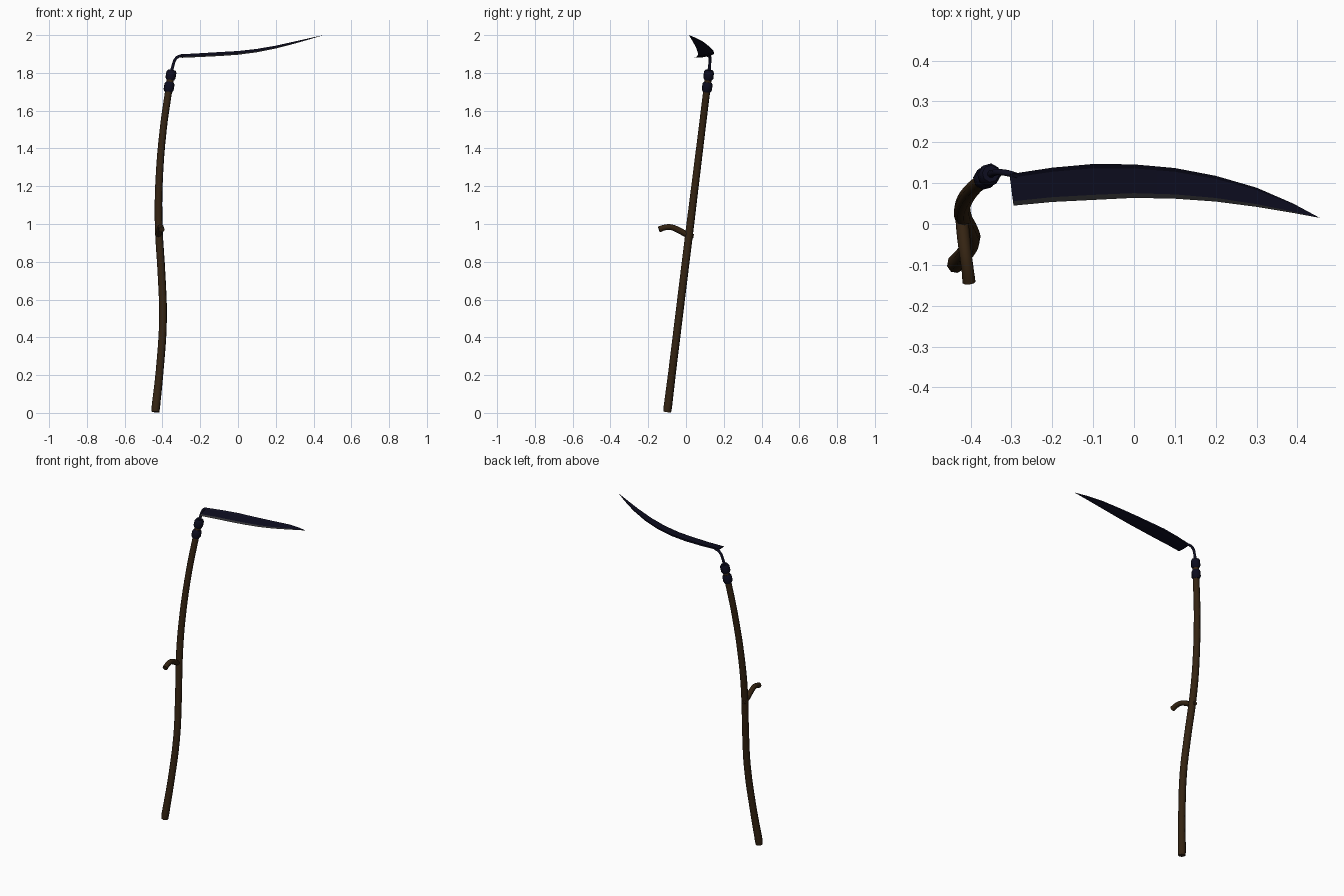
import bpy
import bmesh

if "Cube" in bpy.data.objects:
    bpy.data.objects.remove(bpy.data.objects["Cube"], do_unlink=True)


def material(name, rgb):
    m = bpy.data.materials.new(name)
    m.use_nodes = True
    m.diffuse_color = (*rgb, 1)
    m.node_tree.nodes["Principled BSDF"].inputs["Base Color"].default_value = (*rgb, 1)
    return m


wood = material("dark wood", (0.034, 0.017, 0.006))
iron = material("blackened iron", (0.004, 0.004, 0.014))
steel = material("honed steel", (0.03, 0.03, 0.033))


def smooth(ob, angle=0.6):
    bpy.ops.object.select_all(action="DESELECT")
    ob.select_set(True)
    bpy.context.view_layer.objects.active = ob
    bpy.ops.object.shade_smooth_by_angle(angle=angle)


def tube(name, points, mat, straight=False):
    """Round bar through (x, y, z, radius) points, converted to a mesh."""
    cu = bpy.data.curves.new(name, "CURVE")
    cu.dimensions = "3D"
    cu.bevel_depth = 1
    cu.bevel_resolution = 2
    cu.resolution_u = 4
    cu.use_fill_caps = True
    sp = cu.splines.new("BEZIER")
    sp.bezier_points.add(len(points) - 1)
    for bp, (x, y, z, r) in zip(sp.bezier_points, points):
        bp.co = (x, y, z)
        bp.radius = r
        bp.handle_left_type = bp.handle_right_type = "VECTOR" if straight else "AUTO"
    ob = bpy.data.objects.new(name, cu)
    bpy.context.collection.objects.link(ob)
    bpy.ops.object.select_all(action="DESELECT")
    ob.select_set(True)
    bpy.context.view_layer.objects.active = ob
    bpy.ops.object.convert(target="MESH")
    ob = bpy.context.view_layer.objects.active
    ob.data.materials.clear()
    ob.data.materials.append(mat)
    smooth(ob, 0.9)
    return ob


# Shaft: straight lean in y, gentle S-bend in x
def lean(z):
    return -0.1 + 0.123 * z


bends = [(0.005, -0.437, 0.021), (0.03, -0.435, 0.023), (0.22, -0.415, 0.021),
         (0.5, -0.397, 0.021), (0.72, -0.404, 0.021), (1.0, -0.42, 0.021),
         (1.22, -0.418, 0.02), (1.5, -0.396, 0.019), (1.7, -0.368, 0.019),
         (1.81, -0.352, 0.018)]
tube("shaft", [(x, lean(z), z, r) for z, x, r in bends], wood)

# Bent hand grip passing through the shaft
tube("grip", [(-0.422, 0.04, 0.935, 0.011), (-0.421, 0.01, 0.942, 0.016),
              (-0.417, -0.035, 0.965, 0.016), (-0.412, -0.078, 0.983, 0.015),
              (-0.407, -0.115, 0.981, 0.015), (-0.404, -0.143, 0.971, 0.016)], wood)

# Iron collars, aligned with the top of the shaft
for name, z, x in (("lower_collar", 1.725, -0.365), ("upper_collar", 1.788, -0.355)):
    tube(name, [(x + 0.16 * d, lean(z) + 0.123 * d, z + d, r)
                for d, r in ((-0.026, 0.021), (-0.015, 0.027),
                             (0.015, 0.027), (0.026, 0.021))], iron, True)

# Tang curving from the shaft to the blade
tube("tang", [(-0.353, 0.121, 1.8, 0.01), (-0.344, 0.125, 1.84, 0.008),
              (-0.331, 0.127, 1.873, 0.008), (-0.312, 0.125, 1.888, 0.008),
              (-0.285, 0.118, 1.889, 0.007)], iron)

# Blade stations: x, cutting edge y, spine y, cutting edge z
stations = [(-0.3, 0.045, 0.122, 1.88), (-0.2, 0.054, 0.138, 1.884),
            (-0.1, 0.059, 0.147, 1.889), (0, 0.064, 0.146, 1.896),
            (0.1, 0.062, 0.137, 1.909), (0.2, 0.055, 0.118, 1.929),
            (0.3, 0.042, 0.089, 1.955), (0.39, 0.027, 0.05, 1.981)]
bm = bmesh.new()
rings = []
for i, (x, y0, y1, z) in enumerate(stations):
    w = y1 - y0
    heel = 0.005 if i == 0 else 0
    section = [(0, 0), (0.14, 0.08), (0.88, 0.16), (1, 0.24), (1, 0.12), (0.5, 0.02)]
    rings.append([bm.verts.new((x + heel * (1 - 2 * u), y0 + u * w, z + v * w))
                  for u, v in section])
tip = bm.verts.new((0.455, 0.015, 2.0))
bm.faces.new(rings[0])
n = len(rings[0])
for k in range(n):
    j = (k + 1) % n
    strip = [bm.faces.new((a[k], a[j], b[j], b[k])) for a, b in zip(rings, rings[1:])]
    strip.append(bm.faces.new((rings[-1][k], rings[-1][j], tip)))
    for f in strip:
        f.material_index = 1 if k == 0 else 0  # honed bevel along the edge
bmesh.ops.recalc_face_normals(bm, faces=bm.faces)
me = bpy.data.meshes.new("blade")
bm.to_mesh(me)
bm.free()
me.materials.append(iron)
me.materials.append(steel)
blade = bpy.data.objects.new("blade", me)
bpy.context.collection.objects.link(blade)
smooth(blade, 0.35)
